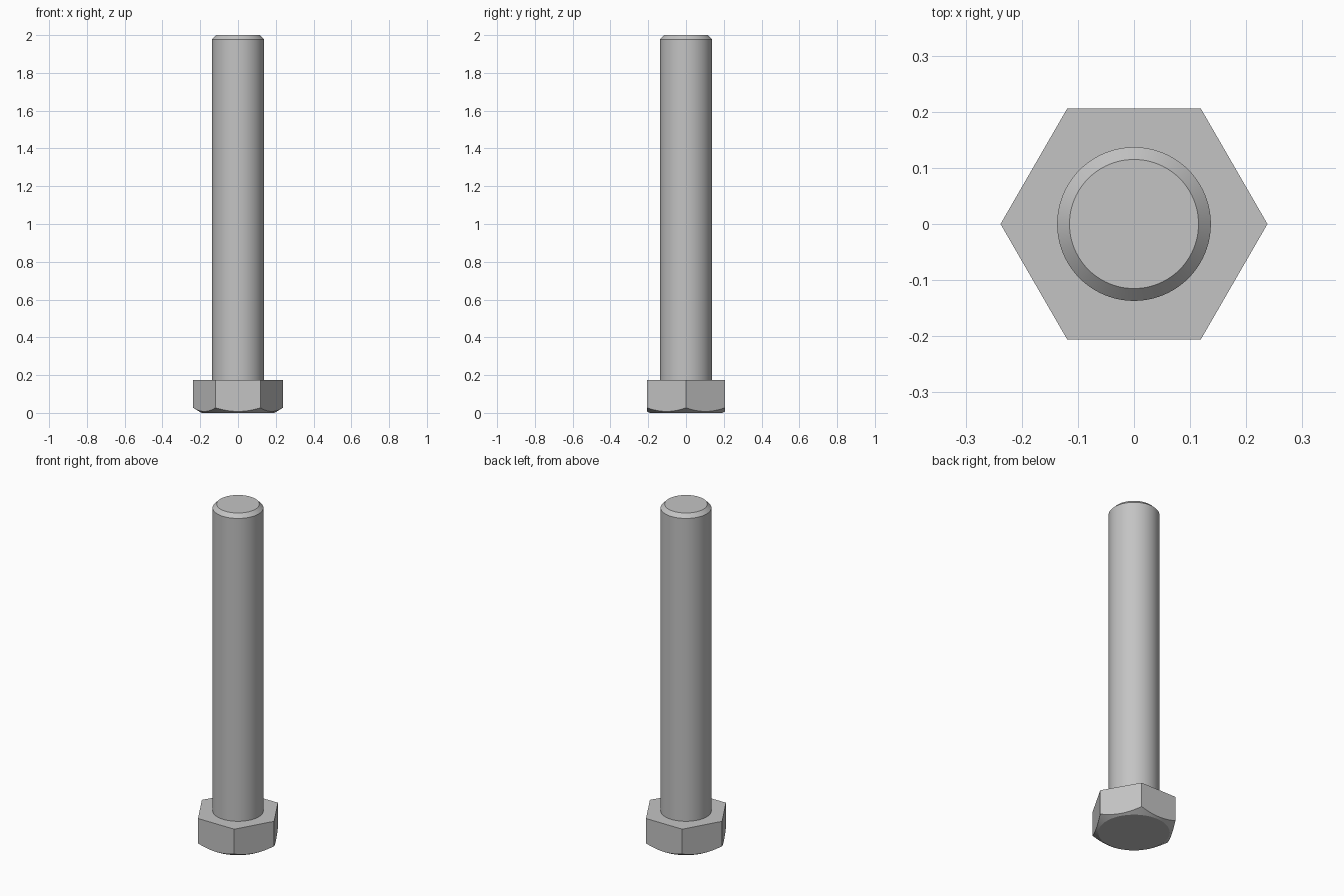
import bpy
import bmesh
from math import pi, cos, sin, radians

cube = bpy.data.objects.get("Cube")
if cube:
    bpy.data.objects.remove(cube, do_unlink=True)

SEGMENTS = 96
HEX_APOTHEM = 0.206
HEAD_HEIGHT = 0.175
SHAFT_RADIUS = 0.137
LENGTH = 2.0

steel = bpy.data.materials.new("steel_grey")
steel.use_nodes = True
steel_colour = (0.55, 0.55, 0.55, 1)
steel.diffuse_color = steel_colour
steel.node_tree.nodes["Principled BSDF"].inputs["Base Color"].default_value = steel_colour


def circle(radius, z):
    """Round ring as a function of angle."""
    return lambda a: (radius, z)


def hex_radius(a):
    """Distance to the hexagon outline, with corners on the x axis."""
    return HEX_APOTHEM / cos(a % (pi / 3) - pi / 6)


def loft(name, rings, cap_start=False, cap_end=False):
    """Skin a stack of rings, each giving radius and height for an angle."""
    bm = bmesh.new()
    loops = []
    for ring in rings:
        loop = []
        for i in range(SEGMENTS):
            a = 2 * pi * i / SEGMENTS
            r, z = ring(a)
            loop.append(bm.verts.new((r * cos(a), r * sin(a), z)))
        loops.append(loop)
    for low, high in zip(loops, loops[1:]):
        for i in range(SEGMENTS):
            j = (i + 1) % SEGMENTS
            bm.faces.new((low[i], low[j], high[j], high[i]))
    if cap_start:
        bm.faces.new(loops[0][::-1])
    if cap_end:
        bm.faces.new(loops[-1])
    mesh = bpy.data.meshes.new(name)
    bm.to_mesh(mesh)
    bm.free()
    mesh.materials.append(steel)
    mesh.shade_smooth()
    mesh.set_sharp_from_angle(angle=radians(20))
    obj = bpy.data.objects.new(name, mesh)
    bpy.context.collection.objects.link(obj)
    return obj


# Hexagonal head, its underside trimmed by a shallow cone
FACE_RADIUS = 0.193
CONE_SLOPE = 0.6


def cone_cut(a):
    r = hex_radius(a)
    return r, (r - FACE_RADIUS) * CONE_SLOPE


loft("hex_head", [
    circle(FACE_RADIUS, 0),
    cone_cut,
    lambda a: (hex_radius(a), HEAD_HEIGHT),
    circle(SHAFT_RADIUS, HEAD_HEIGHT),
], cap_start=True)

# Plain round shaft with a chamfered tip
loft("shaft", [
    circle(SHAFT_RADIUS, HEAD_HEIGHT),
    circle(SHAFT_RADIUS, LENGTH - 0.022),
    circle(0.115, LENGTH),
], cap_end=True)
